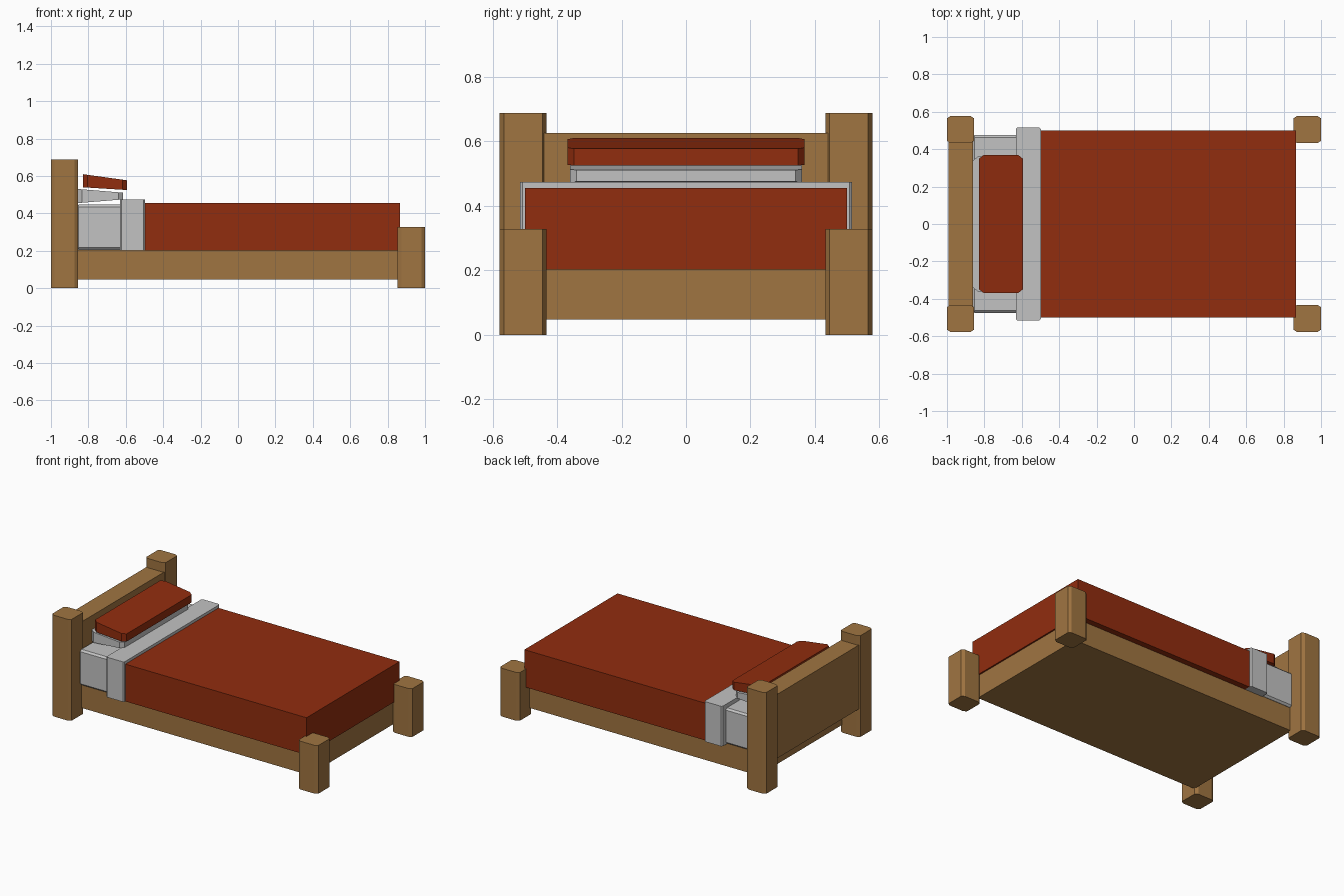
import bpy, bmesh

if "Cube" in bpy.data.objects:
    bpy.data.objects.remove(bpy.data.objects["Cube"])


def material(name, rgb):
    m = bpy.data.materials.new(name)
    m.diffuse_color = (*rgb, 1)
    m.use_nodes = True
    m.node_tree.nodes["Principled BSDF"].inputs["Base Color"].default_value = m.diffuse_color
    return m


wood = material("warm wood", (0.352, 0.178, 0.053))
red = material("red cloth", (0.285, 0.026, 0.0045))
white = material("grey white linen", (0.545, 0.545, 0.545))


def slab(name, mat, x, y, head_z, foot_z=None, cx=0.0, cy=0.0):
    """Block with chamfered upright edges; bottom and top heights run from head to foot end."""
    foot_z = foot_z or head_z
    (x0, x1), (y0, y1) = x, y
    if cx:
        outline = [(x0 + cx, y0), (x1 - cx, y0), (x1, y0 + cy), (x1, y1 - cy),
                   (x1 - cx, y1), (x0 + cx, y1), (x0, y1 - cy), (x0, y0 + cy)]
    else:
        outline = [(x0, y0), (x1, y0), (x1, y1), (x0, y1)]
    bm = bmesh.new()
    rings = []
    for k in (0, 1):
        rings.append([bm.verts.new((px, py, head_z[k] + (foot_z[k] - head_z[k]) * (px - x0) / (x1 - x0)))
                      for px, py in outline])
    bm.faces.new(rings[0][::-1])
    bm.faces.new(rings[1])
    n = len(outline)
    for i in range(n):
        j = (i + 1) % n
        bm.faces.new((rings[0][i], rings[0][j], rings[1][j], rings[1][i]))
    me = bpy.data.meshes.new(name)
    bm.to_mesh(me)
    bm.free()
    me.materials.append(mat)
    ob = bpy.data.objects.new(name, me)
    bpy.context.collection.objects.link(ob)
    return ob


# Four corner posts
for side, y in (("front", (-0.578, -0.432)), ("back", (0.432, 0.578))):
    slab(f"{side}_head_post", wood, (-1, -0.855), y, (0, 0.688), cx=0.02, cy=0.013)
    slab(f"{side}_foot_post", wood, (0.853, 1), y, (0, 0.328), cx=0.02, cy=0.013)

# Headboard and bed frame
slab("headboard", wood, (-0.993, -0.862), (-0.45, 0.45), (0.19, 0.625))
slab("bed_frame", wood, (-0.865, 0.855), (-0.46, 0.46), (0.047, 0.205))

# Mattress, folded sheet and blanket
mattress = slab("mattress", white, (-0.865, -0.55), (-0.475, 0.475), (0.205, 0.447))
bevel = mattress.modifiers.new("soft edge", 'BEVEL')
bevel.width = 0.012
bevel.segments = 1
slab("folded_sheet", white, (-0.632, -0.497), (-0.515, 0.515), (0.202, 0.474), cx=0.008, cy=0.008)
slab("blanket", red, (-0.505, 0.865), (-0.5, 0.5), (0.202, 0.455))

# Pillows
slab("lower_pillow", white, (-0.86, -0.615), (-0.36, 0.36), (0.455, 0.531), (0.475, 0.511), cx=0.025, cy=0.02)
slab("upper_pillow", red, (-0.83, -0.593), (-0.368, 0.368), (0.54, 0.61), (0.525, 0.577), cx=0.025, cy=0.02)
